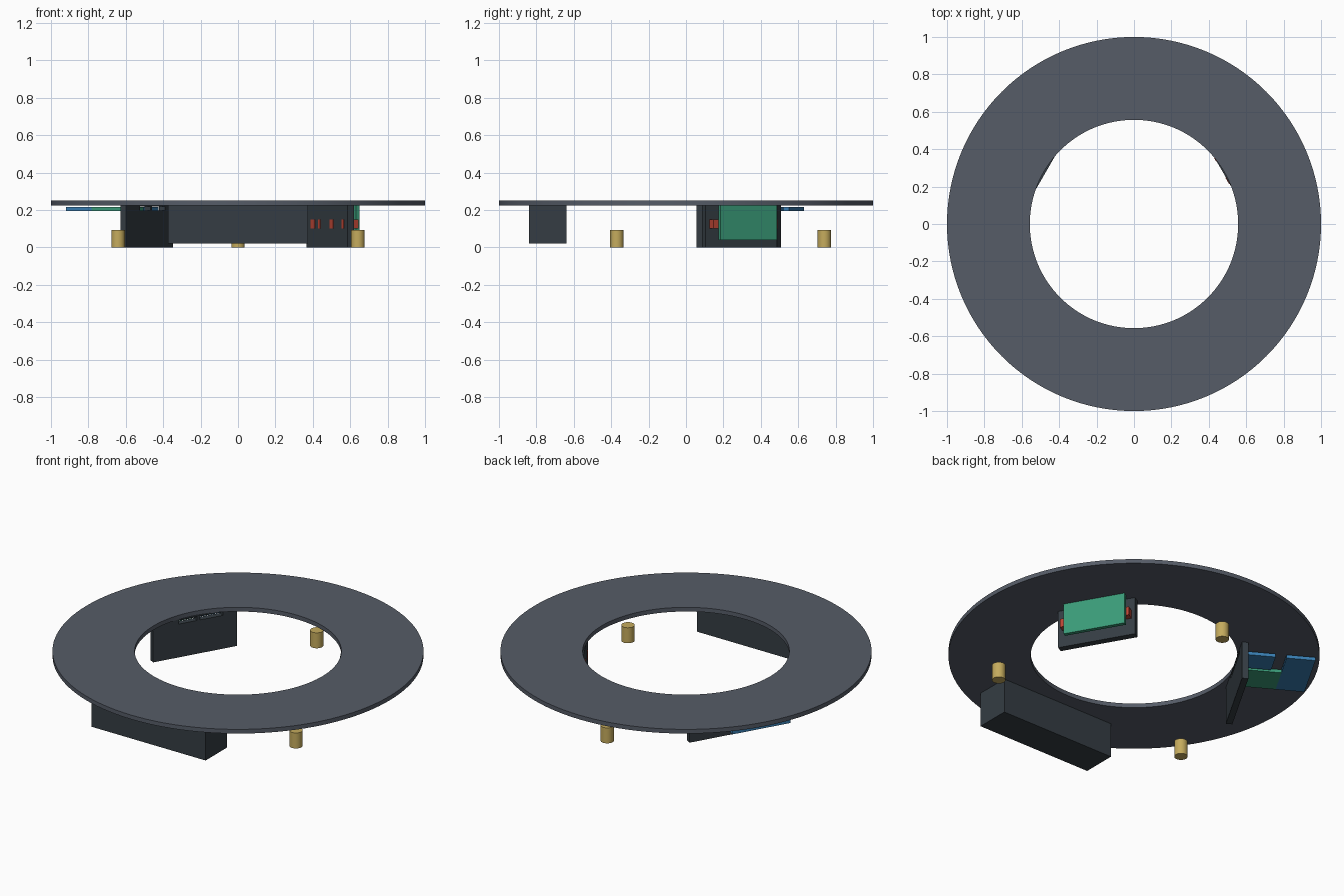
import bpy, bmesh, math
from mathutils import Matrix, Vector

cube = bpy.data.objects.get("Cube")
if cube:
    bpy.data.objects.remove(cube, do_unlink=True)


def material(name, rgb):
    m = bpy.data.materials.new(name)
    m.use_nodes = True
    m.diffuse_color = (*rgb, 1)
    bsdf = next(n for n in m.node_tree.nodes if n.type == 'BSDF_PRINCIPLED')
    bsdf.inputs["Base Color"].default_value = (*rgb, 1)
    return m


SLATE = material("slate_grey", (0.092, 0.107, 0.136))
CHARCOAL = material("charcoal", (0.035, 0.046, 0.056))
BRASS = material("brass", (0.56, 0.41, 0.11))
GREEN = material("board_green", (0.042, 0.33, 0.19))
BLUE = material("board_blue", (0.04, 0.21, 0.45))
RED = material("board_red", (0.50, 0.06, 0.035))


def finish(bm, name, mat):
    bmesh.ops.recalc_face_normals(bm, faces=bm.faces)
    mesh = bpy.data.meshes.new(name)
    bm.to_mesh(mesh)
    bm.free()
    ob = bpy.data.objects.new(name, mesh)
    bpy.context.collection.objects.link(ob)
    mesh.materials.append(mat)
    return ob


def activate(ob):
    bpy.ops.object.select_all(action='DESELECT')
    ob.select_set(True)
    bpy.context.view_layer.objects.active = ob


def smooth(ob):
    activate(ob)
    bpy.ops.object.shade_smooth_by_angle(angle=math.radians(35))


# Boxes are given as (radial range, tangential range, height range) at an angle
def boxes(name, mat, angle, specs):
    bm = bmesh.new()
    turn = Matrix.Rotation(math.radians(angle), 4, 'Z')
    for spec in specs:
        mid = Vector([(a + b) / 2 for a, b in spec])
        size = [b - a for a, b in spec]
        bmesh.ops.create_cube(
            bm, size=1, matrix=turn @ Matrix.Translation(mid) @ Matrix.Diagonal((*size, 1)))
    return finish(bm, name, mat)


def cut(ob, cutter):
    cutter.hide_render = True
    mod = ob.modifiers.new("windows", 'BOOLEAN')
    mod.operation = 'DIFFERENCE'
    mod.solver = 'EXACT'
    mod.object = cutter
    activate(ob)
    bpy.ops.object.modifier_apply(modifier=mod.name)
    bpy.data.objects.remove(cutter, do_unlink=True)


# Flat ring plate: a rectangular section spun around the centre
bm = bmesh.new()
section = [bm.verts.new(p) for p in
           ((0.557, 0, 0.225), (1, 0, 0.225), (1, 0, 0.25), (0.557, 0, 0.25))]
edges = [bm.edges.new((section[i], section[(i + 1) % 4])) for i in range(4)]
bmesh.ops.spin(bm, geom=section + edges, axis=(0, 0, 1), cent=(0, 0, 0),
               angle=2 * math.pi, steps=128, use_duplicate=False)
bmesh.ops.remove_doubles(bm, verts=bm.verts, dist=1e-4)
smooth(finish(bm, "ring_plate", SLATE))

# Three brass standoffs
for i, angle in enumerate((90, 210, 330)):
    a = math.radians(angle)
    bm = bmesh.new()
    bmesh.ops.create_cone(
        bm, cap_ends=True, segments=32, radius1=0.036, radius2=0.036, depth=0.092,
        matrix=Matrix.Translation((0.74 * math.cos(a), 0.74 * math.sin(a), 0.046)))
    smooth(finish(bm, f"standoff_{i + 1}", BRASS))

# Battery box under the front of the ring
boxes("battery_box", CHARCOAL, 270, [((0.64, 0.84), (-0.375, 0.375), (0.02, 0.225))])

# Left panel with its display board and sensor strip
boxes("left_panel", CHARCOAL, 30, [((0.55, 0.59), (-0.22, 0.22), (0, 0.225))])
boxes("sensor_windows", RED, 30,
      [((0.547, 0.552), t, (0.10, 0.15))
       for t in ((0.13, 0.17), (0.07, 0.09), (-0.07, -0.03), (-0.18, -0.16))])
boxes("sensor_strip", RED, 30, [((0.59, 0.632), (-0.195, 0.20), (0.10, 0.15))])
boxes("display_board", GREEN, 30, [((0.632, 0.655), (-0.165, 0.183), (0.04, 0.225))])

# Right panel with connector slots near its top edge
panel = boxes("right_panel", CHARCOAL, 150, [((0.547, 0.582), (-0.25, 0.25), (0, 0.225))])
cut(panel, boxes("slot_cutter", CHARCOAL, 150,
                 [((0.5, 0.62), t, (0.198, 0.219)) for t in ((-0.165, -0.03), (-0.01, 0.10))]))

# Circuit boards lying behind the right panel
boxes("outer_board", BLUE, 150, [((0.805, 0.963), (-0.172, 0.172), (0.195, 0.215))])
boxes("small_board", BLUE, 150, [((0.59, 0.745), (-0.172, -0.03), (0.195, 0.215))])
boxes("main_board", GREEN, 150, [((0.59, 0.805), (-0.01, 0.172), (0.195, 0.215))])
